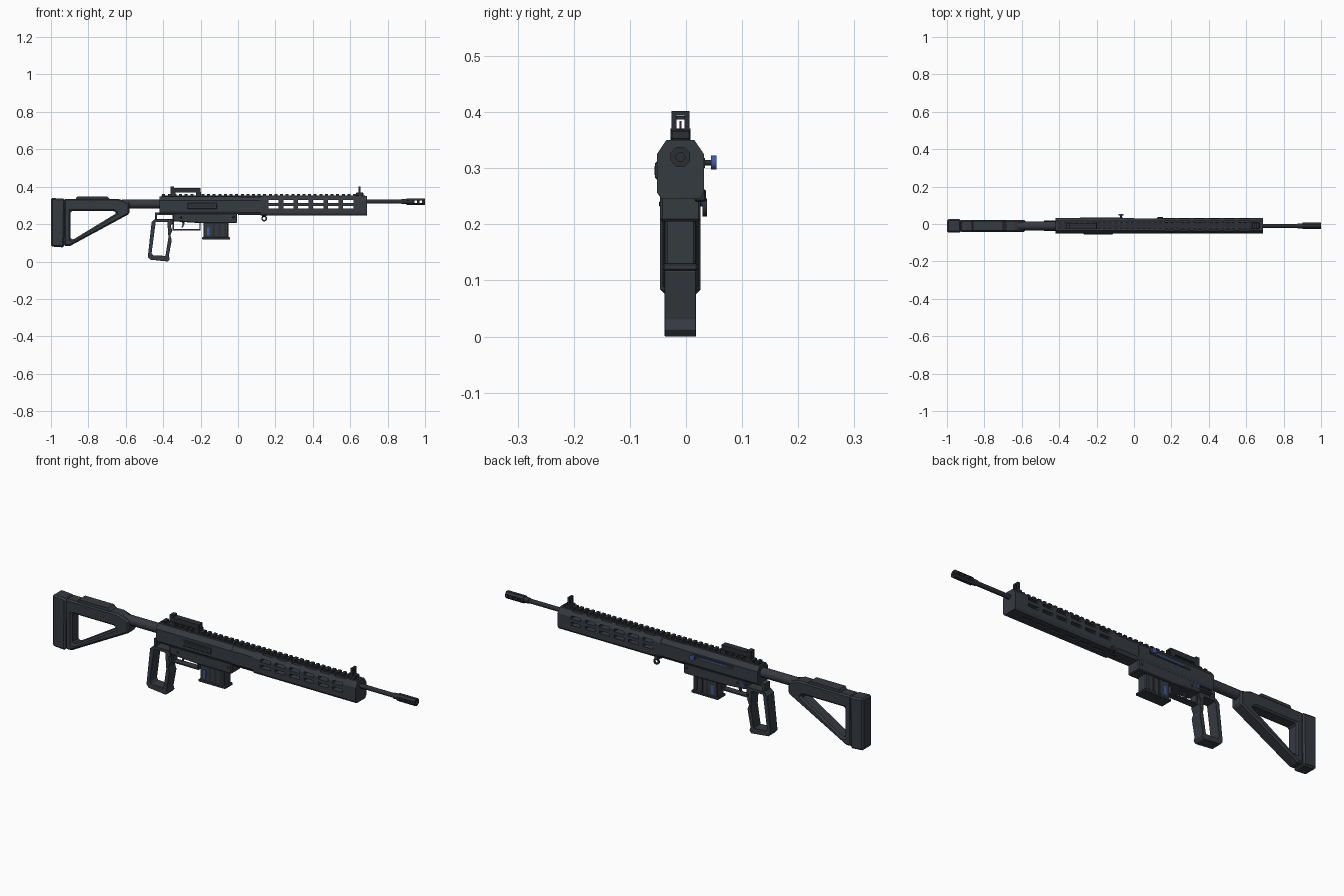
import bpy, bmesh, math
from mathutils import Matrix, Vector

cube = bpy.data.objects.get("Cube")
if cube:
    bpy.data.objects.remove(cube, do_unlink=True)

CY = -0.01  # centre line of the body across y


def material(name, rgb):
    m = bpy.data.materials.new(name)
    m.use_nodes = True
    m.diffuse_color = (*rgb, 1)
    m.node_tree.nodes["Principled BSDF"].inputs["Base Color"].default_value = (*rgb, 1)
    return m


SLATE = material("slate_polymer", (0.036, 0.043, 0.053))
DARK = material("dark_steel", (0.024, 0.028, 0.034))
BLUE = material("blue_accent", (0.045, 0.10, 0.42))


def finish(name, bm, mat, bevel=0):
    bmesh.ops.recalc_face_normals(bm, faces=bm.faces)
    mesh = bpy.data.meshes.new(name)
    bm.to_mesh(mesh)
    bm.free()
    mesh.materials.append(mat)
    ob = bpy.data.objects.new(name, mesh)
    bpy.context.collection.objects.link(ob)
    if bevel:
        add_bevel(ob, bevel)
    return ob


def add_bevel(ob, width):
    mod = ob.modifiers.new("bevel", "BEVEL")
    mod.width = width
    mod.segments = 1
    mod.limit_method = "ANGLE"


def sweep(bm, pts, offset):
    face = bm.faces.new([bm.verts.new(p) for p in pts])
    geom = bmesh.ops.extrude_face_region(bm, geom=[face])["geom"]
    moved = [v for v in geom if isinstance(v, bmesh.types.BMVert)]
    bmesh.ops.translate(bm, verts=moved, vec=offset)


def side_prism(name, pts, half, mat=SLATE, bevel=0, cy=CY):
    """Side profile (x, z) given thickness across y."""
    bm = bmesh.new()
    sweep(bm, [(x, cy - half, z) for x, z in pts], (0, 2 * half, 0))
    return finish(name, bm, mat, bevel)


def long_prism(name, x0, x1, pts, mat=SLATE, bevel=0):
    """Half cross-section (offset, z), mirrored, run along x."""
    ring = pts + [(-y, z) for y, z in reversed(pts)]
    bm = bmesh.new()
    sweep(bm, [(x0, CY + y, z) for y, z in ring], (x1 - x0, 0, 0))
    return finish(name, bm, mat, bevel)


def boxes(name, ranges, mat=SLATE, bevel=0):
    bm = bmesh.new()
    for x0, x1, y0, y1, z0, z1 in ranges:
        lo, hi = Vector((x0, y0, z0)), Vector((x1, y1, z1))
        bmesh.ops.create_cube(bm, size=1, matrix=Matrix.Translation((lo + hi) / 2)
                              @ Matrix.Diagonal((*(hi - lo), 1)))
    return finish(name, bm, mat, bevel)


def rod(name, axis, start, length, r, mat=DARK, sides=16):
    turn = {"x": Matrix.Rotation(math.pi / 2, 4, "Y"),
            "y": Matrix.Rotation(-math.pi / 2, 4, "X")}[axis]
    bm = bmesh.new()
    bmesh.ops.create_cone(bm, cap_ends=True, segments=sides, radius1=r, radius2=r, depth=length,
                          matrix=Matrix.Translation(start) @ turn
                          @ Matrix.Translation((0, 0, length / 2))
                          @ Matrix.Rotation(math.pi / sides, 4, "Z"))
    ob = finish(name, bm, mat)
    bpy.ops.object.select_all(action="DESELECT")
    bpy.context.view_layer.objects.active = ob
    ob.select_set(True)
    if sides > 8:
        bpy.ops.object.shade_smooth_by_angle(angle=math.radians(40))
    return ob


def cut(ob, cutter, bevel=0):
    cutter.hide_render = True
    mod = ob.modifiers.new("cut", "BOOLEAN")
    mod.operation = "DIFFERENCE"
    mod.solver = "EXACT"
    mod.object = cutter
    bpy.context.view_layer.objects.active = ob
    bpy.ops.object.modifier_apply(modifier="cut")
    bpy.data.objects.remove(cutter, do_unlink=True)
    if bevel:
        add_bevel(ob, bevel)


# Stock: butt, triangular frame with window, cheek pad, tube
side_prism("butt_pad", [(-1, 0.08), (-0.93, 0.075), (-0.925, 0.335), (-1, 0.34)], 0.036, bevel=0.008)
frame = side_prism("stock_frame", [(-0.93, 0.335), (-0.64, 0.335), (-0.58, 0.315), (-0.58, 0.255),
                                   (-0.9, 0.082), (-0.93, 0.082)], 0.032)
cut(frame, side_prism("stock_window", [(-0.895, 0.27), (-0.66, 0.27), (-0.65, 0.258), (-0.88, 0.118),
                                       (-0.895, 0.118)], 0.1), 0.008)
side_prism("cheek_pad", [(-0.87, 0.33), (-0.86, 0.348), (-0.7, 0.348), (-0.68, 0.33)], 0.026)
rod("buffer_tube", "x", (-0.62, CY, 0.308), 0.21, 0.024, SLATE)

# Receiver and handguard bodies
body = [(0.034, 0.255), (0.042, 0.268), (0.042, 0.325), (0.025, 0.348)]
long_prism("receiver", -0.42, 0, body)
long_prism("barrel_shroud", 0, 0.12, [(0.03, 0.248), (0.04, 0.262), (0.04, 0.325), (0.025, 0.346)])
guard = long_prism("handguard", 0.12, 0.69,
                   [(0.034, 0.245), (0.042, 0.257), (0.042, 0.325), (0.025, 0.35)])
slots = []
for i in range(6):
    x = 0.162 + 0.08 * i
    slots += [(x, x + 0.055, -0.1, 0.1, z, z + 0.015) for z in (0.283, 0.314)]
    slots += [(x, x + 0.055, CY + s * 0.024 - 0.004, CY + s * 0.024 + 0.004, 0.34, 0.37) for s in (-1, 1)]
    slots.append((x, x + 0.055, CY - 0.008, CY + 0.008, 0.23, 0.252))
cut(guard, boxes("slot_cutters", slots))

# Lower receiver and magazine well
side_prism("lower_receiver", [(-0.35, 0.258), (-0.35, 0.215), (-0.2, 0.205), (-0.005, 0.205),
                              (-0.005, 0.258)], 0.036, bevel=0.004)
boxes("receiver_tang", [(-0.445, -0.433, -0.03, 0.01, 0.22, 0.262),
                        (-0.445, -0.35, -0.03, 0.01, 0.248, 0.262)])

# Top rail with teeth
boxes("top_rail", [(-0.41, 0.68, CY - 0.015, CY + 0.015, 0.344, 0.352)], DARK)
boxes("rail_teeth", [(-0.405 + 0.03 * i, -0.389 + 0.03 * i, CY - 0.018, CY + 0.018, 0.351, 0.36)
                     for i in range(36)], DARK)

# Barrel and muzzle brake with ports
rod("barrel", "x", (0.68, CY, 0.32), 0.25, 0.011)
rod("muzzle_collar", "x", (0.875, CY, 0.32), 0.025, 0.014)
brake = rod("muzzle_brake", "x", (0.9, CY, 0.32), 0.1, 0.019, sides=8)
cut(brake, boxes("port_cutters", [(x, x + 0.014, -0.1, 0.1, 0.313, 0.327)
                                  for x in (0.915, 0.943, 0.971)]))
cut(brake, rod("bore_cutter", "x", (0.96, CY, 0.32), 0.1, 0.008))

# Rear sight bridge
bridge = boxes("rear_sight_bridge", [(-0.345, -0.2, CY - 0.016, CY + 0.016, 0.369, 0.393)], DARK)
cut(bridge, boxes("sight_channel", [(-0.5, 0, CY - 0.007, CY + 0.007, 0.36, 0.387)]))
boxes("rear_sight_feet", [(-0.36, -0.335, CY - 0.018, CY + 0.018, 0.35, 0.371),
                          (-0.225, -0.198, CY - 0.018, CY + 0.018, 0.35, 0.371)], DARK)
for label, x0, x1 in (("rear", -0.362, -0.342), ("front", 0.643, 0.655)):
    plate = boxes(label + "_sight_plate", [(x0, x1, CY - 0.016, CY + 0.016, 0.355, 0.402)], DARK)
    cut(plate, boxes("aperture", [(x0 - 0.01, x1 + 0.01, CY - 0.007, CY + 0.007, 0.369, 0.394)]))
boxes("front_sight_base", [(0.63, 0.67, CY - 0.018, CY + 0.018, 0.35, 0.368)], DARK, 0.003)
boxes("front_sight_pin", [(0.647, 0.651, CY - 0.002, CY + 0.002, 0.365, 0.384)], DARK)

# Open grip loop with finger grooves on the front edge
grip = side_prism("grip", [(-0.462, 0.21), (-0.445, 0.226), (-0.348, 0.226), (-0.348, 0.205),
                           (-0.36, 0.19), (-0.351, 0.165), (-0.362, 0.14), (-0.354, 0.115),
                           (-0.37, 0.03), (-0.365, 0.012), (-0.375, 0), (-0.47, 0.01), (-0.482, 0.025)],
                  0.028)
cut(grip, side_prism("grip_window", [(-0.44, 0.211), (-0.378, 0.211), (-0.372, 0.13), (-0.388, 0.03),
                                     (-0.455, 0.033), (-0.462, 0.045)], 0.1), 0.005)

# Trigger and guard
boxes("trigger_guard", [(-0.35, -0.2, CY - 0.017, CY + 0.017, 0.167, 0.173),
                        (-0.207, -0.2, CY - 0.017, CY + 0.017, 0.167, 0.21),
                        (-0.35, -0.342, CY - 0.017, CY + 0.017, 0.167, 0.22)])
side_prism("trigger", [(-0.3, 0.215), (-0.285, 0.215), (-0.288, 0.195), (-0.298, 0.18),
                       (-0.302, 0.183), (-0.296, 0.197)], 0.006, DARK)

# Magazine with floor plate, ribs and coloured stripe on both sides
boxes("magazine", [(-0.185, -0.052, CY - 0.027, CY + 0.027, 0.125, 0.21)], SLATE, 0.004)
boxes("magazine_floor", [(-0.192, -0.042, CY - 0.031, CY + 0.031, 0.117, 0.13)], SLATE, 0.003)
for name, xs, mat, z0, z1 in (("magazine_stripe", [-0.165], BLUE, 0.138, 0.183),
                              ("magazine_rib", [-0.135, -0.105, -0.075], DARK, 0.135, 0.2)):
    boxes(name, [(x, x + 0.012, CY - 0.0285, CY + 0.0285, z0, z1) for x in xs], mat)

# Ejection cover on the right-hand face, bolt slot and knob on the other
boxes("ejection_cover", [(-0.27, -0.112, -0.055, -0.045, 0.28, 0.312)], SLATE, 0.003)
boxes("ejection_panel", [(-0.26, -0.122, -0.0565, -0.05, 0.288, 0.304)], DARK)
boxes("bolt_slot", [(-0.29, -0.06, 0.03, 0.034, 0.3, 0.318)], DARK)
boxes("bolt_carrier", [(-0.25, -0.1, 0.031, 0.0355, 0.306, 0.312)], BLUE)
rod("bolt_handle", "y", (-0.07, 0.02, 0.31), 0.03, 0.005)
rod("bolt_knob", "y", (-0.07, 0.045, 0.31), 0.009, 0.013, BLUE)
rod("selector", "y", (-0.335, 0.02, 0.238), 0.009, 0.006, BLUE)
boxes("receiver_pins", [(x, x + 0.012, -0.048, 0.028, 0.23, 0.242) for x in (-0.31, -0.03)], DARK, 0.003)

# Sling loop under the handguard
loop = rod("sling_loop", "y", (0.14, 0.029, 0.23), 0.008, 0.016)
cut(loop, rod("loop_hole", "y", (0.14, 0, 0.23), 0.06, 0.008))
boxes("sling_mount", [(0.128, 0.152, 0.015, 0.036, 0.24, 0.262)], DARK, 0.003)
